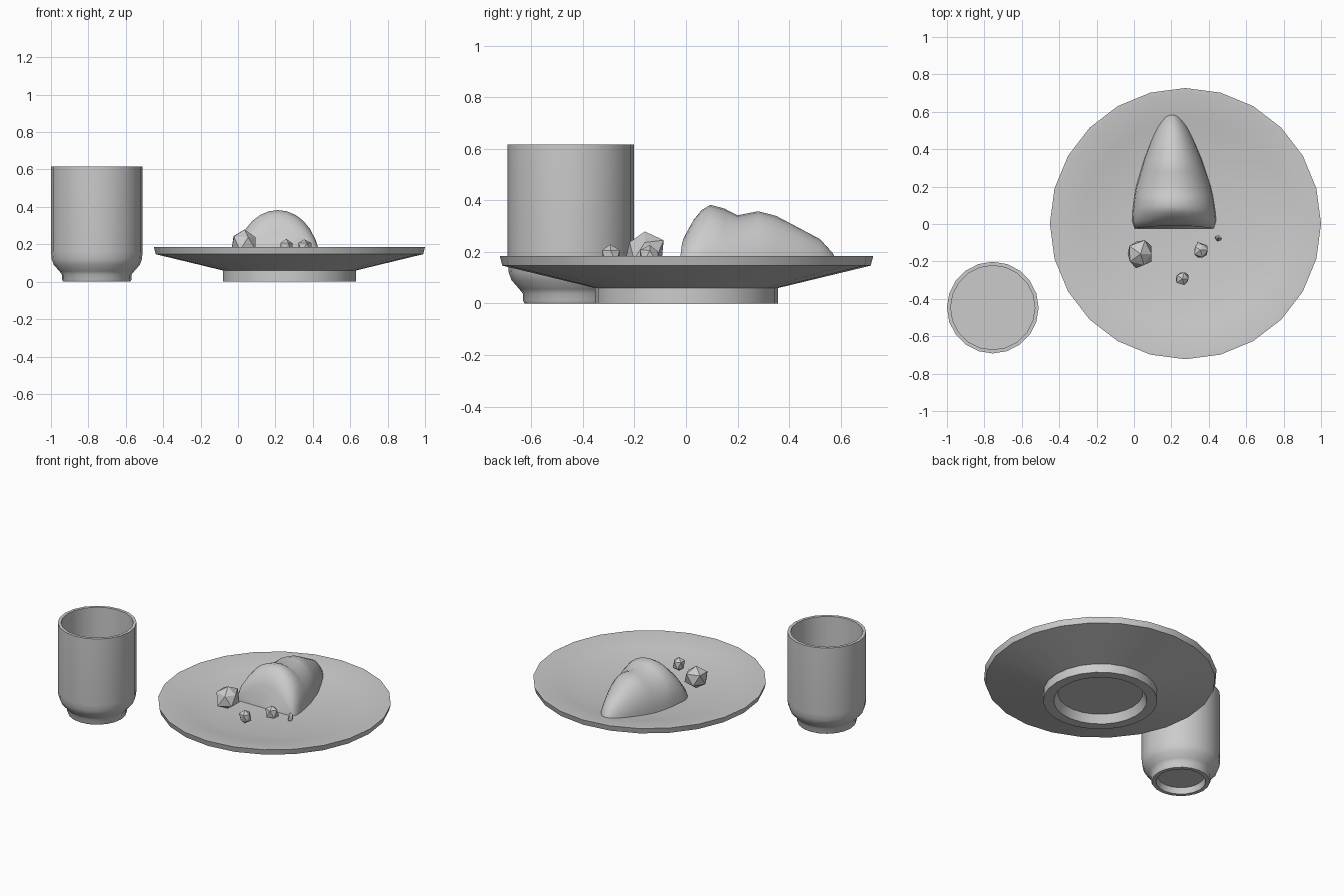
import bpy, bmesh, math, random

cube = bpy.data.objects.get("Cube")
if cube:
    bpy.data.objects.remove(cube, do_unlink=True)

grey = bpy.data.materials.new("light_grey")
grey.use_nodes = True
colour = (0.6, 0.6, 0.6, 1)
grey.diffuse_color = colour
grey.node_tree.nodes["Principled BSDF"].inputs["Base Color"].default_value = colour


def finish(name, bm, loc=(0, 0, 0), smooth=None):
    bmesh.ops.recalc_face_normals(bm, faces=bm.faces[:])
    mesh = bpy.data.meshes.new(name)
    bm.to_mesh(mesh)
    bm.free()
    mesh.materials.append(grey)
    ob = bpy.data.objects.new(name, mesh)
    ob.location = loc
    bpy.context.collection.objects.link(ob)
    if smooth:
        bpy.ops.object.select_all(action='DESELECT')
        ob.select_set(True)
        bpy.context.view_layer.objects.active = ob
        bpy.ops.object.shade_smooth_by_angle(angle=math.radians(smooth))


def loft(bm, rings):
    """Join closed rings of points and cap both ends."""
    loops = [[bm.verts.new(p) for p in ring] for ring in rings]
    for a, b in zip(loops, loops[1:]):
        for i in range(len(a)):
            j = (i + 1) % len(a)
            bm.faces.new((a[i], a[j], b[j], b[i]))
    bm.faces.new(loops[0])
    bm.faces.new(loops[-1])


def lathe(name, profile, sides, loc):
    bm = bmesh.new()
    angles = [2 * math.pi * i / sides for i in range(sides)]
    loft(bm, [[(r * math.cos(a), r * math.sin(a), z) for a in angles]
              for r, z in profile])
    finish(name, bm, loc, 50)


# Cup: recessed foot, rounded shoulder, straight wall, hollow inside
lathe("cup", [(.145, .04), (.155, 0), (.18, 0), (.186, .012), (.186, .038),
              (.2, .056), (.23, .09), (.241, .12), (.245, .16), (.245, .617),
              (.225, .617), (.225, .13)], 20, (-.755, -.447, 0))

# Plate: flat foot ring, flared underside, upright thin rim, shallow well
lathe("plate", [(.265, .055), (.29, 0), (.355, 0), (.355, .06), (.715, .147),
                (.725, .185), (.70, .185), (.55, .16), (.37, .127)],
      24, (.275, .002, 0))

# Food piece: arched sections (y, half width, top height) narrowing to a tip
base = .12
sections = [(0, .212, .265), (.03, .225, .325), (.06, .223, .362),
            (.095, .218, .383), (.15, .21, .368), (.2, .2, .342),
            (.28, .175, .358), (.35, .153, .34), (.45, .113, .287),
            (.52, .08, .25), (.57, .045, .195), (.592, .015, .15)]
rings = []
for n, (y, half, top) in enumerate(sections):
    ring = []
    for k in range(15):
        t = math.pi * k / 14
        # The front corners bulge forward of the middle
        flare = max(0, .024 - .01 * n) * abs(math.cos(t))
        ring.append((.215 - .02 * y + half * math.cos(t), y - flare,
                     base + (top - base) * math.sin(t)))
    rings.append(ring)
bm = bmesh.new()
loft(bm, rings)
finish("food_piece", bm, smooth=75)

# Crumbs: faceted, irregular lumps
random.seed(11)
for name, x, y, z, r, tall in [("large_crumb", .035, -.16, .207, .078, 1),
                               ("right_crumb", .355, -.14, .183, .043, 1.2),
                               ("front_crumb", .258, -.293, .183, .039, 1.3),
                               ("tiny_crumb", .45, -.075, .15, .018, 1.9)]:
    bm = bmesh.new()
    bmesh.ops.create_icosphere(bm, subdivisions=1, radius=r)
    for v in bm.verts:
        v.co *= random.uniform(.82, 1.18)
        v.co.z *= tall
    finish(name, bm, (x, y, z))
